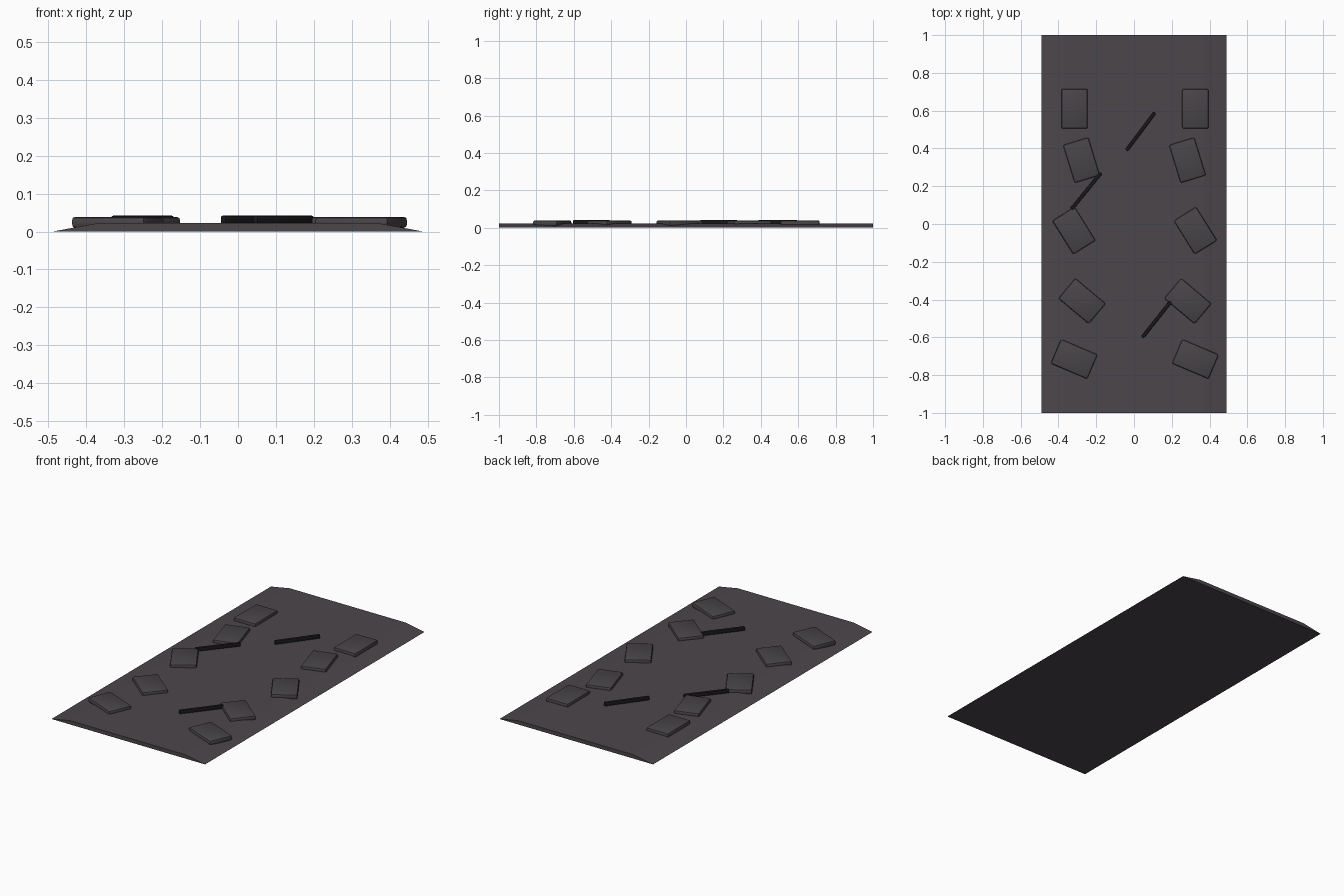
import bpy
import bmesh
from math import atan2, hypot, radians

old = bpy.data.objects.get("Cube")
if old:
    bpy.data.objects.remove(old, do_unlink=True)


def material(name, rgb):
    mat = bpy.data.materials.new(name)
    mat.use_nodes = True
    colour = (*rgb, 1.0)
    mat.diffuse_color = colour
    mat.node_tree.nodes["Principled BSDF"].inputs["Base Color"].default_value = colour
    return mat


asphalt = material("dark grey ground", (0.071, 0.062, 0.069))
stone = material("grey stone", (0.066, 0.059, 0.065))
black = material("black bar", (0.01, 0.01, 0.012))


def add_object(name, bm, mat):
    bmesh.ops.recalc_face_normals(bm, faces=bm.faces)
    mesh = bpy.data.meshes.new(name)
    bm.to_mesh(mesh)
    bm.free()
    mesh.materials.append(mat)
    obj = bpy.data.objects.new(name, mesh)
    bpy.context.collection.objects.link(obj)
    return obj


def block(name, size, location, turn, bevel, segments, mat):
    """Box with softened edges, turned about the vertical."""
    bm = bmesh.new()
    bmesh.ops.create_cube(bm, size=1)
    bmesh.ops.scale(bm, vec=size, verts=bm.verts)
    bmesh.ops.bevel(bm, geom=bm.edges[:], offset=bevel, segments=segments,
                    profile=0.5, affect='EDGES')
    obj = add_object(name, bm, mat)
    obj.location = location
    obj.rotation_euler.z = turn
    bpy.ops.object.select_all(action='DESELECT')
    obj.select_set(True)
    bpy.context.view_layer.objects.active = obj
    bpy.ops.object.shade_smooth_by_angle(angle=radians(35))
    return obj


# Ground slab: a sloped-shoulder profile drawn along y
half = [(0.49, 0.0), (0.43, 0.011), (0.37, 0.022)]
profile = half + [(-x, z) for x, z in reversed(half)]
bm = bmesh.new()
end = bm.faces.new([bm.verts.new((x, -1, z)) for x, z in profile])
side = bmesh.ops.extrude_face_region(bm, geom=[end], use_keep_orig=True)
moved = [v for v in side["geom"] if isinstance(v, bmesh.types.BMVert)]
bmesh.ops.translate(bm, vec=(0, 2, 0), verts=moved)
add_object("ground_slab", bm, asphalt)

# Stepping stones: left x, right x, y, turn in degrees
rows = [
    (0.325, -0.315, 0.61, 0),
    (0.283, -0.278, 0.338, 17),
    (0.325, -0.318, -0.035, 32),
    (0.285, -0.275, -0.408, 50),
    (0.325, -0.317, -0.715, 67),
]
for i, (left, right, y, turn) in enumerate(rows, 1):
    for label, x in (("left", left), ("right", right)):
        block(f"{label}_stone_{i}", (0.14, 0.21, 0.029), (x, y, 0.0245),
              radians(turn), 0.009, 2, stone)

# Loose bars lying diagonally on the ground: start and end points
bars = [((-0.04, 0.39), (0.11, 0.59)),
        ((-0.33, 0.08), (-0.175, 0.27)),
        ((0.045, -0.60), (0.195, -0.41))]
for i, (a, b) in enumerate(bars, 1):
    dx, dy = b[0] - a[0], b[1] - a[1]
    centre = ((a[0] + b[0]) / 2, (a[1] + b[1]) / 2, 0.031)
    block(f"bar_{i}", (hypot(dx, dy), 0.018, 0.022), centre,
          atan2(dy, dx), 0.005, 2, black)
